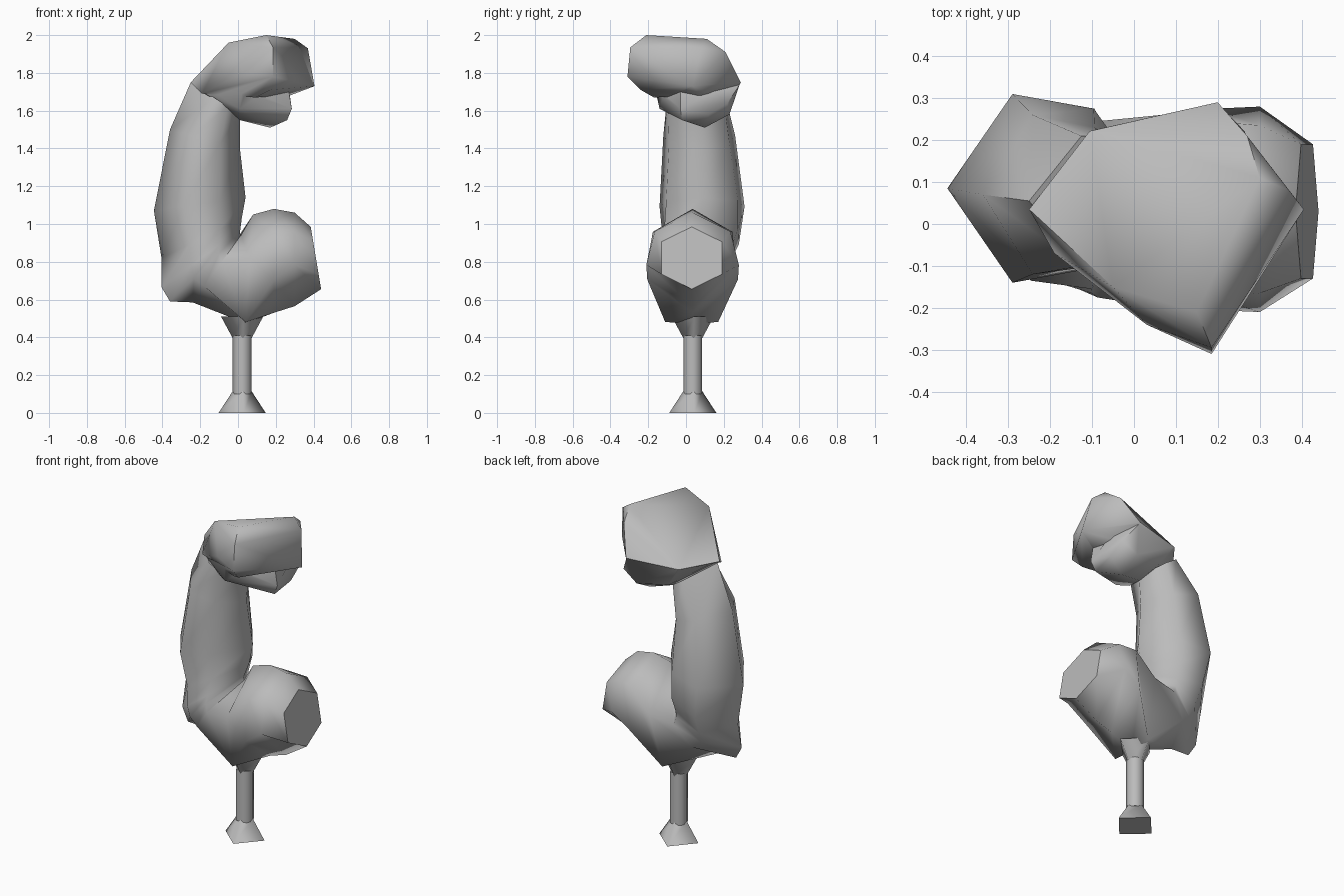
import bpy, bmesh, math
from mathutils import Vector

cube = bpy.data.objects.get("Cube")
if cube:
    bpy.data.objects.remove(cube, do_unlink=True)

grey = bpy.data.materials.new("plain grey")
grey.use_nodes = True
colour = (0.5, 0.5, 0.5, 1)
grey.diffuse_color = colour
grey.node_tree.nodes["Principled BSDF"].inputs["Base Color"].default_value = colour


def make_object(bm, name):
    bmesh.ops.recalc_face_normals(bm, faces=bm.faces[:])
    mesh = bpy.data.meshes.new(name)
    bm.to_mesh(mesh)
    bm.free()
    mesh.materials.append(grey)
    obj = bpy.data.objects.new(name, mesh)
    bpy.context.collection.objects.link(obj)
    return obj


def activate(obj):
    bpy.ops.object.select_all(action='DESELECT')
    bpy.context.view_layer.objects.active = obj
    obj.select_set(True)


def smooth(obj, angle):
    activate(obj)
    bpy.ops.object.shade_smooth_by_angle(angle=math.radians(angle), keep_sharp_edges=True)


def loft(name, rings, angle):
    """Skin through the rings, with sharp-edged end caps."""
    bm = bmesh.new()
    loops = [[bm.verts.new(p) for p in ring] for ring in rings]
    for a, b in zip(loops, loops[1:]):
        for i in range(len(a)):
            j = (i + 1) % len(a)
            bm.faces.new((a[i], a[j], b[j], b[i]))
    for end in (loops[0], loops[-1]):
        for edge in bm.faces.new(end).edges:
            edge.smooth = False
    smooth(make_object(bm, name), angle)


def hull(name, points):
    bm = bmesh.new()
    for p in points:
        bm.verts.new(p)
    res = bmesh.ops.convex_hull(bm, input=bm.verts[:])
    loose = [v for v in res["geom_interior"] if isinstance(v, bmesh.types.BMVert)]
    bmesh.ops.delete(bm, geom=loose, context='VERTS')
    return make_object(bm, name)


def arm_ring(inner, outer, yc, wi, fi, wo, fo):
    """Six-sided section: inner and outer ridge, two points on each side."""
    a, b = Vector((inner[0], yc, inner[1])), Vector((outer[0], yc, outer[1]))
    side = lambda f, w: a.lerp(b, f) + Vector((0, w, 0))
    return [a, side(fi, wi), side(fo, wo), b, side(fo, -wo), side(fi, -wi)]


# Bent arm: shoulder cut, biceps, elbow, forearm, wrist
arm_sections = [
    ((.385, .985), (.44, .655), .03, .16, .24, .16, .76),
    ((.30, 1.06), (.30, .565), .035, .20, .20, .245, .56),
    ((.19, 1.08), (.19, .53), .035, .21, .22, .24, .68),
    ((.08, 1.05), (.04, .475), .03, .23, .40, .14, .99),
    ((.015, .94), (-.24, .585), .035, .21, .40, .17, .76),
    ((.01, .95), (-.36, .59), .035, .20, .30, .16, .66),
    ((.012, .97), (-.405, .665), .045, .20, .27, .18, .62),
    ((.02, 1.03), (-.405, .82), .08, .195, .27, .20, .65),
    ((.04, 1.14), (-.445, 1.07), .085, .19, .28, .225, .68),
    ((.01, 1.40), (-.36, 1.50), .07, .16, .28, .19, .68),
    ((.01, 1.58), (-.25, 1.75), .055, .15, .25, .155, .52),
]
loft("bent_arm", [arm_ring(*s) for s in arm_sections], 75)

# Fist: curled fingers above, fused with the heel of the hand below
fist = hull("fist", [
    (.15, -.21, 2.0), (.30, .11, 1.98), (.37, .08, 1.93), (.185, -.295, 1.935),
    (.185, -.31, 1.78), (.405, .035, 1.73), (.20, .295, 1.74), (.27, .21, 1.91),
    (-.05, -.15, 1.96), (-.25, .035, 1.75), (-.11, .225, 1.73), (.17, -.24, 1.71),
    (.28, .08, 1.68), (.09, -.17, 1.67), (-.19, -.07, 1.69), (.03, -.24, 1.80),
])
heel = hull("palm_heel", [
    (.17, .10, 1.51), (.26, -.02, 1.55), (.285, -.03, 1.61), (.27, -.03, 1.70),
    (.265, .22, 1.64), (.20, .29, 1.75), (.17, .23, 1.58), (.27, .12, 1.58),
    (.01, .06, 1.55), (-.02, .20, 1.61), (-.11, .222, 1.735), (-.24, .035, 1.755),
    (-.19, -.065, 1.70), (-.05, -.10, 1.61), (.01, -.14, 1.61), (.02, -.16, 1.70),
    (.26, .10, 1.74),
])
union = fist.modifiers.new("fuse", 'BOOLEAN')
union.operation = 'UNION'
union.solver = 'EXACT'
union.object = heel
activate(fist)
bpy.ops.object.modifier_apply(modifier=union.name)
bpy.data.objects.remove(heel, do_unlink=True)
weld = fist.modifiers.new("weld", 'WELD')
weld.merge_threshold = 0.012
bpy.ops.object.modifier_apply(modifier=weld.name)
smooth(fist, 60)


# Stand: square foot, slim post, square flare under the arm
def post_ring(radius, z, sides, turn=0.07):
    return [(.022 + radius * math.cos(turn + math.tau * i / sides),
             .036 + radius * math.sin(turn + math.tau * i / sides), z) for i in range(sides)]


for name, sections, sides in (
    ("stand_foot", ((.125, 0), (.05, .115)), 4),
    ("stand_post", ((.05, .10), (.05, .41)), 8),
    ("stand_flare", ((.05, .395), (.112, .51)), 4),
):
    loft(name, [post_ring(r, z, sides) for r, z in sections], 120)
